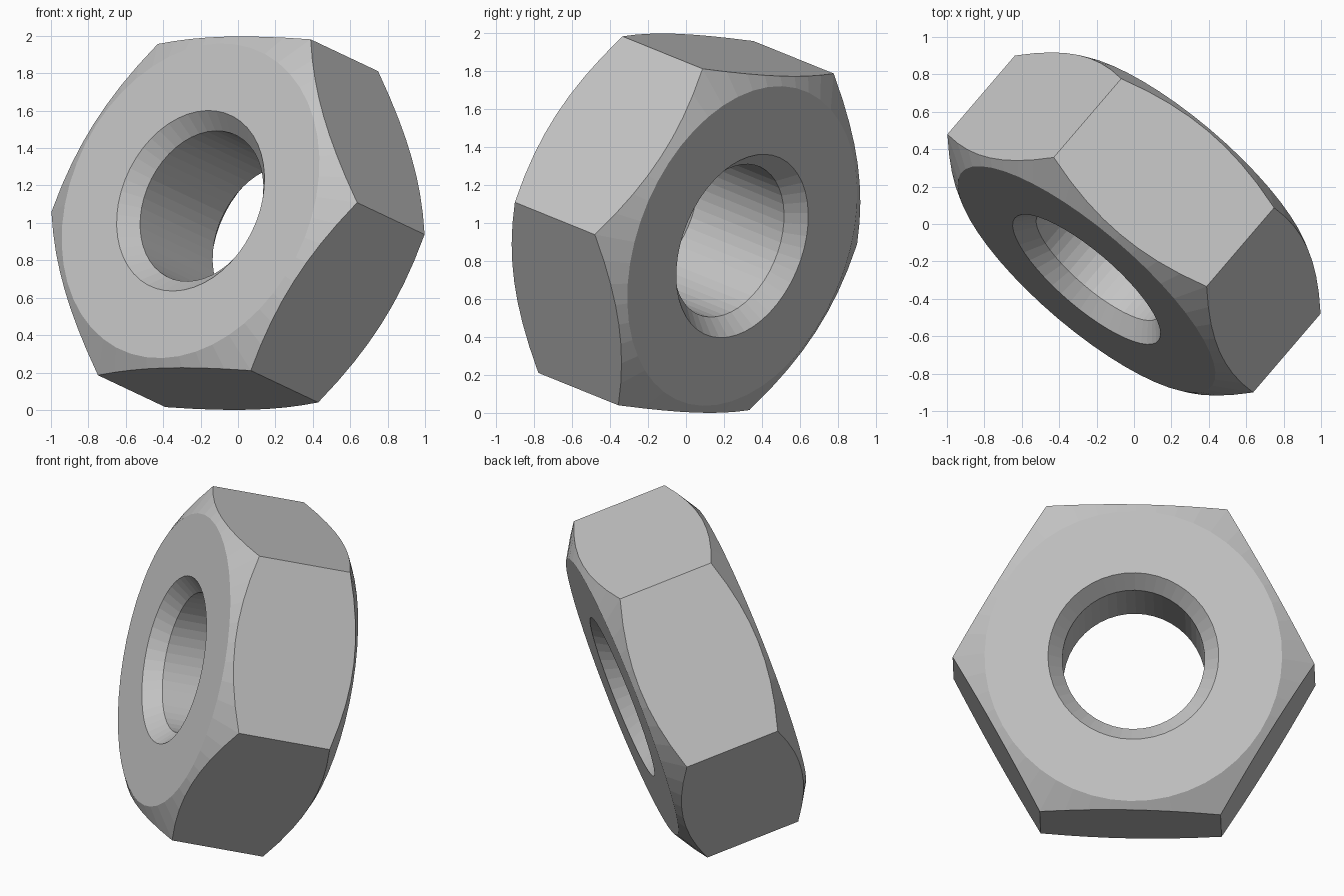
import bpy, bmesh, math
from mathutils import Matrix, Vector

if "Cube" in bpy.data.objects:
    bpy.data.objects.remove(bpy.data.objects["Cube"])

N = 48                      # segments around the axis
R_CORNER = 1.07             # hexagon corner radius
APOTHEM = R_CORNER * math.cos(math.pi / 6)
R_FACE, H_FACE = 0.88, 0.408      # flat end face: outer radius, half thickness
H_CORNER = 0.29                   # half height left at the hexagon corners
R_SINK, R_BORE, H_BORE = 0.505, 0.421, 0.312
SLOPE = (H_FACE - H_CORNER) / (R_CORNER - R_FACE)


def hex_radius(t):
    s = (t + math.pi / 6) % (math.pi / 3) - math.pi / 6
    return APOTHEM / math.cos(s - math.pi / 6 if s > 0 else s + math.pi / 6)


def section(t):
    """Closed cross-section (radius, height) of the nut at angle t."""
    r = hex_radius(t)
    h = H_FACE - SLOPE * (r - R_FACE)
    upper = [(R_BORE, H_BORE), (R_SINK, H_FACE), (R_FACE, H_FACE), (r, h)]
    return upper + [(a, -b) for a, b in reversed(upper)]


# nut body: loft the cross-section around the axis
bm = bmesh.new()
cols = []
for i in range(N):
    t = 2 * math.pi * i / N
    cols.append([bm.verts.new((r * math.cos(t), r * math.sin(t), h))
                 for r, h in section(t)])
for i in range(N):
    a, b = cols[i], cols[(i + 1) % N]
    for j in range(8):
        k = (j + 1) % 8
        bm.faces.new((a[j], a[k], b[k], b[j]))
bmesh.ops.recalc_face_normals(bm, faces=bm.faces[:])

# tilt: hole axis and one corner direction
axis = Vector((0.622, 0.726, -0.294)).normalized()
corner = Vector((0.82, -0.692, 0.025))
corner = (corner - axis * corner.dot(axis)).normalized()
side = axis.cross(corner)
tilt = Matrix((corner, side, axis)).transposed()
bm.transform(tilt.to_4x4())

# stand on the ground, centred
low = min(v.co.z for v in bm.verts)
bmesh.ops.translate(bm, verts=bm.verts[:], vec=(0, 0, -low))

mesh = bpy.data.meshes.new("hex_nut")
bm.to_mesh(mesh)
bm.free()
nut = bpy.data.objects.new("hex_nut", mesh)
bpy.context.collection.objects.link(nut)

steel = bpy.data.materials.new("grey_steel")
steel.diffuse_color = (0.55, 0.55, 0.55, 1)
steel.use_nodes = True
steel.node_tree.nodes["Principled BSDF"].inputs["Base Color"].default_value = steel.diffuse_color
mesh.materials.append(steel)
